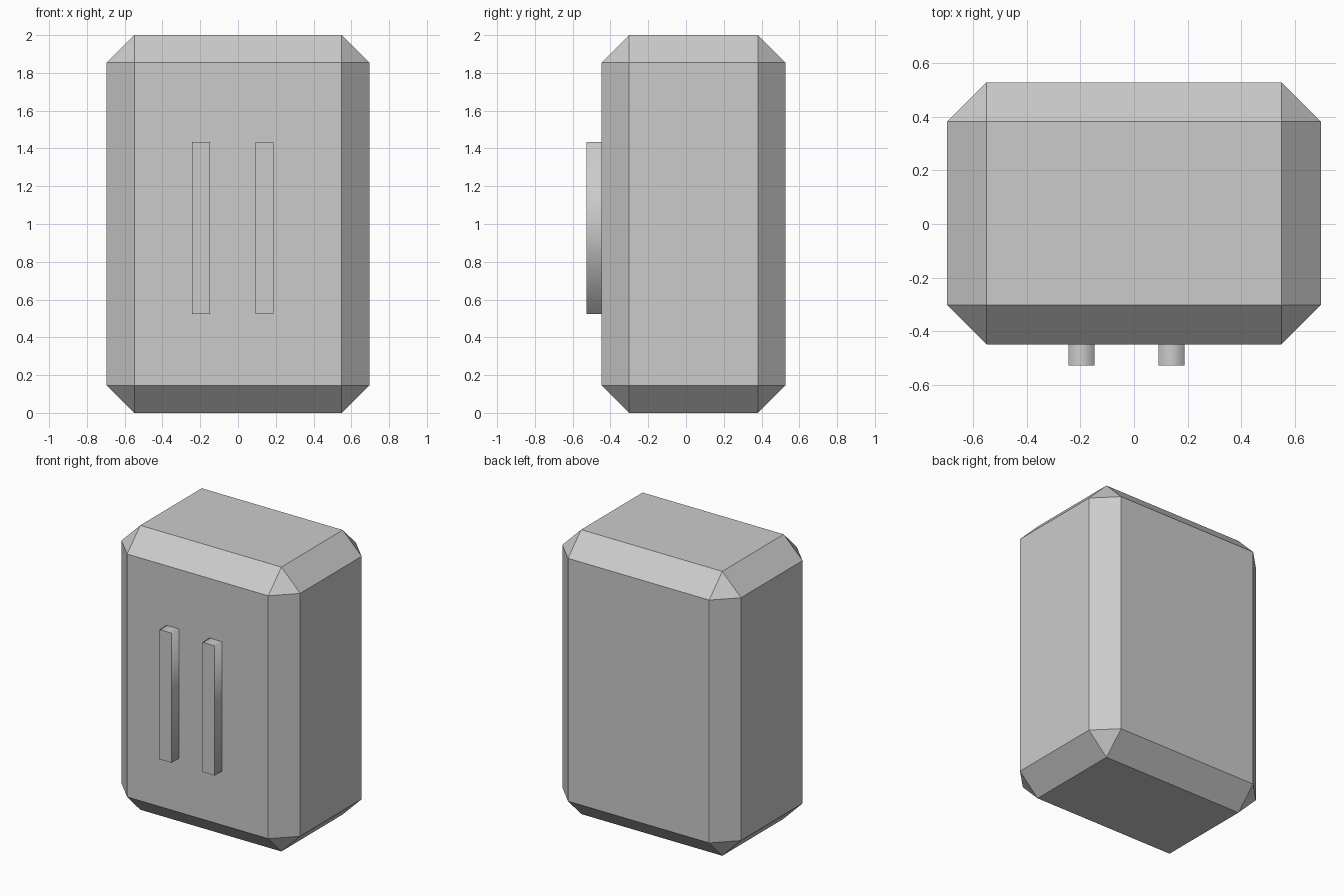
import bpy
import bmesh
from mathutils import Vector

if "Cube" in bpy.data.objects:
    bpy.data.objects.remove(bpy.data.objects["Cube"])


def box(name, lo, hi, bevel=0.0, soft_sides=False):
    lo, hi = Vector(lo), Vector(hi)
    bm = bmesh.new()
    bmesh.ops.create_cube(bm, size=1)
    bmesh.ops.scale(bm, vec=hi - lo, verts=bm.verts)
    bmesh.ops.translate(bm, vec=(lo + hi) / 2, verts=bm.verts)
    if bevel:
        bmesh.ops.bevel(bm, geom=bm.edges[:], offset=bevel, segments=1,
                        affect='EDGES', profile=0.5)
    bm.normal_update()
    if soft_sides:
        # Smooth rim around a flat front, open where it meets the body
        for f in bm.faces:
            f.smooth = abs(f.normal.y) < 0.5
        back = [f for f in bm.faces if f.normal.y > 0.5]
        bmesh.ops.delete(bm, geom=back, context='FACES')
    mesh = bpy.data.meshes.new(name)
    bm.to_mesh(mesh)
    bm.free()
    obj = bpy.data.objects.new(name, mesh)
    bpy.context.collection.objects.link(obj)
    return obj


# Chamfered main block
box("body", (-0.695, -0.448, 0), (0.695, 0.527, 2), bevel=0.146)

# Two upright bars on the front
for side, x in (("left", -0.195), ("right", 0.14)):
    box(side + "_front_bar", (x - 0.048, -0.527, 0.523),
        (x + 0.048, -0.447, 1.435), soft_sides=True)
